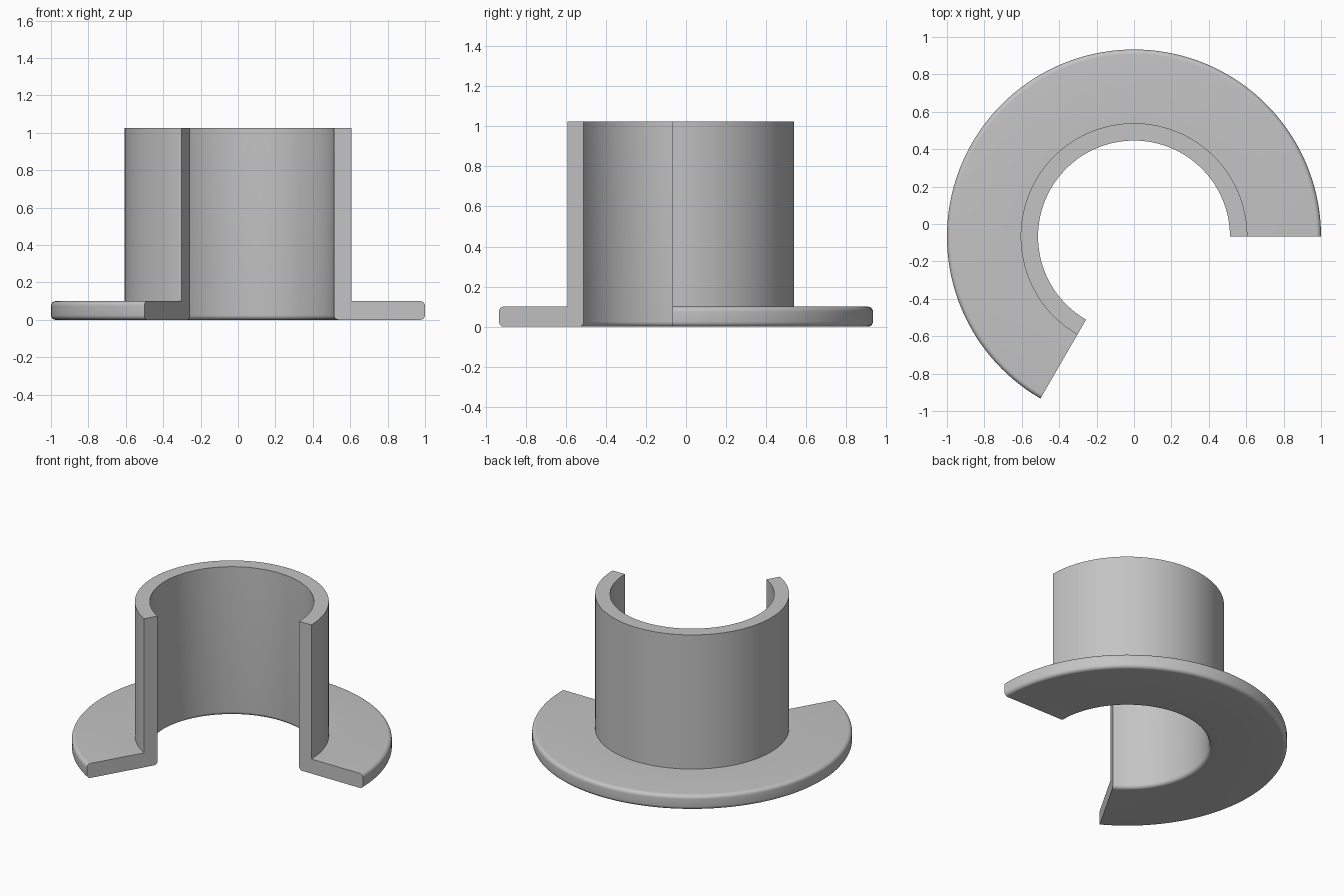
import bpy
import bmesh
from math import cos, sin, radians
from mathutils import Matrix, Vector

cube = bpy.data.objects.get("Cube")
if cube:
    bpy.data.objects.remove(cube, do_unlink=True)

# Main dimensions
INNER, OUTER, RIM = 0.513, 0.606, 1.0
HEIGHT, FLANGE = 1.025, 0.1
FILLET, SWEEP, STEPS = 0.025, 240, 96
CENTRE_Y = -0.067

# Plain grey
grey = bpy.data.materials.new("grey")
grey.use_nodes = True
colour = (0.55, 0.55, 0.55, 1)
grey.diffuse_color = colour
grey.node_tree.nodes["Principled BSDF"].inputs["Base Color"].default_value = colour


def rounded(x, z, start, steps=6):
    """Quarter-circle corner around a fillet centre."""
    angles = [radians(start + 90 * i / steps) for i in range(steps + 1)]
    return [(x + FILLET * cos(a), z + FILLET * sin(a)) for a in angles]


# L-shaped cross-section, with rounded flange edges
profile = (
    rounded(INNER + FILLET, FILLET, 180)
    + rounded(RIM - FILLET, FILLET, 270)
    + rounded(RIM - FILLET, FLANGE - FILLET, 0)
    + [(OUTER, FLANGE), (OUTER, HEIGHT), (INNER, HEIGHT)]
)

# Sweep the section part of the way round, keeping both flat cut ends
bm = bmesh.new()
section = bm.faces.new([bm.verts.new((x, 0, z)) for x, z in profile])
bmesh.ops.spin(
    bm, geom=[section] + section.edges[:] + section.verts[:],
    cent=(0, 0, 0), axis=(0, 0, 1), angle=radians(SWEEP),
    steps=STEPS, use_duplicate=False,
)
# Restore the starting cap if the sweep consumed it
start = [e for e in bm.edges if e.is_boundary]
if start:
    bmesh.ops.holes_fill(bm, edges=start, sides=0)
bmesh.ops.recalc_face_normals(bm, faces=bm.faces[:])
bmesh.ops.transform(bm, matrix=Matrix.Translation(Vector((0, CENTRE_Y, 0))), verts=bm.verts[:])

mesh = bpy.data.meshes.new("flanged_sleeve")
bm.to_mesh(mesh)
bm.free()
mesh.materials.append(grey)
sleeve = bpy.data.objects.new("flanged_sleeve", mesh)
bpy.context.collection.objects.link(sleeve)

# Smooth curved walls, crisp cut edges
bpy.ops.object.select_all(action="DESELECT")
sleeve.select_set(True)
bpy.context.view_layer.objects.active = sleeve
bpy.ops.object.shade_smooth_by_angle(angle=radians(30))
